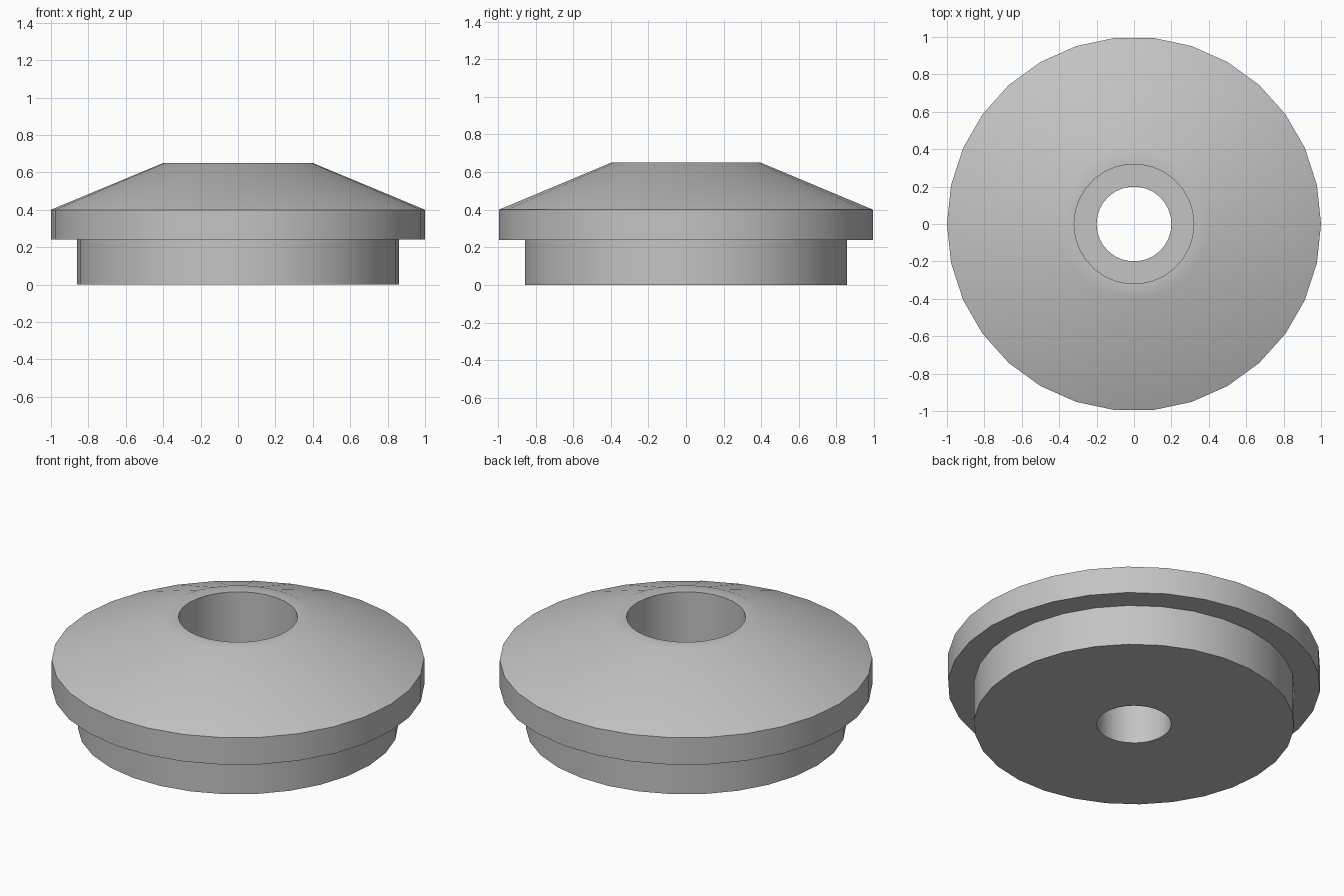
import bpy
import bmesh
import math

SIDES = 30

cube = bpy.data.objects.get("Cube")
if cube:
    bpy.data.objects.remove(cube, do_unlink=True)

# Plain grey
grey = bpy.data.materials.new("plain_grey")
grey.use_nodes = True
colour = (0.55, 0.55, 0.55, 1)
grey.diffuse_color = colour
grey.node_tree.nodes["Principled BSDF"].inputs["Base Color"].default_value = colour


def lathe(name, profile):
    """Revolve a closed (radius, height) profile around z."""
    bm = bmesh.new()
    rings = []
    for i in range(SIDES):
        a = math.tau * i / SIDES
        rings.append([bm.verts.new((r * math.cos(a), r * math.sin(a), z)) for r, z in profile])
    n = len(profile)
    for i in range(SIDES):
        here, after = rings[i], rings[(i + 1) % SIDES]
        for j in range(n):
            k = (j + 1) % n
            bm.faces.new((here[j], after[j], after[k], here[k]))
    bmesh.ops.recalc_face_normals(bm, faces=bm.faces)
    mesh = bpy.data.meshes.new(name)
    bm.to_mesh(mesh)
    bm.free()
    mesh.materials.append(grey)
    obj = bpy.data.objects.new(name, mesh)
    bpy.context.collection.objects.link(obj)
    bpy.ops.object.select_all(action="DESELECT")
    obj.select_set(True)
    bpy.context.view_layer.objects.active = obj
    bpy.ops.object.shade_smooth_by_angle(angle=math.radians(30))
    return obj


# Flanged bushing: plug, rim, cone, then the stepped bore going down
lathe("flanged_bushing", [
    (0.20, 0.0), (0.86, 0.0), (0.86, 0.24),
    (1.0, 0.24), (1.0, 0.40),
    (0.40, 0.65), (0.32, 0.65),
    (0.32, 0.25), (0.20, 0.25),
])
